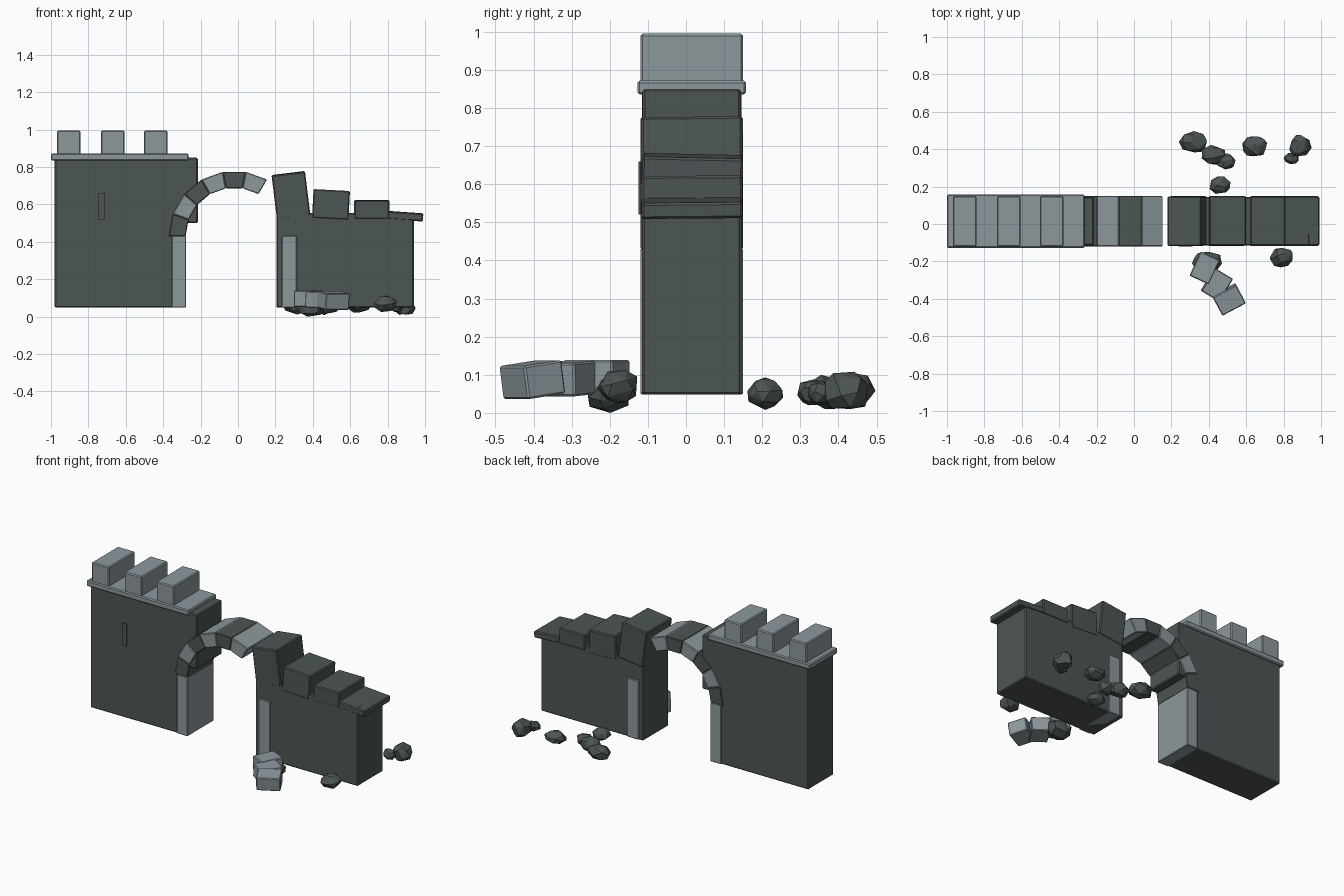
import bpy, bmesh, math, random
from mathutils import Vector, Matrix

if "Cube" in bpy.data.objects:
    bpy.data.objects.remove(bpy.data.objects["Cube"])

random.seed(4)
YC = 0.015  # centre line of the wall in depth


def material(name, rgb):
    m = bpy.data.materials.new(name)
    m.diffuse_color = (*rgb, 1)
    m.use_nodes = True
    m.node_tree.nodes["Principled BSDF"].inputs["Base Color"].default_value = m.diffuse_color
    return m


DARK = material("dark_stone", (0.073, 0.093, 0.088))
LIGHT = material("light_stone", (0.262, 0.314, 0.335))


def finish(bm, name, mat, bevel=0.006):
    bmesh.ops.recalc_face_normals(bm, faces=bm.faces)
    if bevel:
        bmesh.ops.bevel(bm, geom=bm.edges[:], offset=bevel, segments=1,
                        affect='EDGES', profile=0.5)
    me = bpy.data.meshes.new(name)
    bm.to_mesh(me)
    bm.free()
    me.materials.append(mat)
    ob = bpy.data.objects.new(name, me)
    bpy.context.collection.objects.link(ob)
    return ob


def block(name, centre, size, mat, rot=(0, 0, 0), bevel=0.006):
    bm = bmesh.new()
    bmesh.ops.create_cube(bm, size=1)
    bmesh.ops.scale(bm, vec=size, verts=bm.verts)
    ob = finish(bm, name, mat, bevel)
    ob.location = centre
    ob.rotation_euler = [math.radians(a) for a in rot]
    return ob


def slab(name, x0, x1, z0, z1, half, mat, bevel=0.006):
    return block(name, ((x0 + x1) / 2, YC, (z0 + z1) / 2),
                 (x1 - x0, 2 * half, z1 - z0), mat, bevel=bevel)


# Standing left wall with parapet
slab("left_wall", -0.98, -0.28, 0.048, 0.845, 0.13, DARK)
slab("arch_shoulder", -0.36, -0.215, 0.50, 0.85, 0.129, DARK)
slab("parapet_ledge", -1.0, -0.265, 0.835, 0.872, 0.1425, LIGHT)
for i, x in enumerate((-0.905, -0.67, -0.44)):
    slab(f"merlon_{i + 1}", x - 0.0625, x + 0.0625, 0.865, 0.995, 0.135, LIGHT)
block("arrow_slit", (-0.73, -0.1195, 0.59), (0.03, 0.009, 0.14), DARK, bevel=0)

# Jambs
slab("left_jamb", -0.355, -0.278, 0.048, 0.432, 0.135, LIGHT, 0.004)
slab("right_jamb", 0.235, 0.315, 0.048, 0.432, 0.135, LIGHT, 0.004)

# Broken arch: six of nine voussoirs remain
for i in range(6):
    bm = bmesh.new()
    a0, a1 = (math.radians(180 - 20 * (i + k)) for k in (0, 1))
    ring = [(0.26, a0), (0.35, a0), (0.35, a1), (0.26, a1)]
    vs = [bm.verts.new((-0.02 + r * math.cos(a), YC - 0.135, 0.43 + r * math.sin(a)))
          for r, a in ring]
    f = bm.faces.new(vs)
    ext = bmesh.ops.extrude_face_region(bm, geom=[f])
    bmesh.ops.translate(bm, vec=(0, 0.27, 0),
                        verts=[v for v in ext["geom"] if isinstance(v, bmesh.types.BMVert)])
    finish(bm, f"voussoir_{i + 1}", LIGHT if i % 2 else DARK, 0.004)

# Ruined right wall with loose top stones stepping down
slab("right_wall", 0.205, 0.94, 0.048, 0.555, 0.13, DARK)
top_stones = [  # x, z, width, height, tilt about x, tilt about y
    (0.283, 0.65, 0.18, 0.235, 0.7, -7),
    (0.497, 0.597, 0.195, 0.155, -1.2, 3),
    (0.715, 0.572, 0.188, 0.10, 0.4, 0),
    (0.895, 0.537, 0.19, 0.042, 0.5, 4),
]
for i, (x, z, w, h, rx, ry) in enumerate(top_stones):
    block(f"top_stone_{i + 1}", (x, YC + 0.001, z), (w, 0.265, h), DARK, (rx, ry, 0))

# Fallen arch stones in front
fallen = [(0.378, -0.235, 0.095, 65, 0), (0.443, -0.325, 0.09, 59, 3),
          (0.507, -0.403, 0.087, 28, 8)]
for i, (x, y, z, yaw, tilt) in enumerate(fallen):
    block(f"fallen_voussoir_{i + 1}", (x, y, z), (0.143, 0.113, 0.088), LIGHT,
          (tilt, 0, yaw), 0.005)


# Rubble boulders: convex hulls of jittered points on a sphere
def boulder(name, x, y, rx, ry, z0, z1, n=22):
    pts = []
    for k in range(n):
        h = 1 - 2 * (k + 0.5) / n
        a = k * 2.39996 + random.uniform(-0.35, 0.35)
        r = math.sqrt(1 - h * h)
        pts.append(Vector((r * math.cos(a), r * math.sin(a), h)) * random.uniform(0.85, 1.0))
    turn = Matrix.Rotation(random.uniform(0, 6), 3, 'X') @ Matrix.Rotation(random.uniform(0, 6), 3, 'Y')
    pts = [turn @ p for p in pts]
    lo = [min(p[i] for p in pts) for i in range(3)]
    hi = [max(p[i] for p in pts) for i in range(3)]
    box = ((x - rx, x + rx), (y - ry, y + ry), (z0, z1))
    bm = bmesh.new()
    for p in pts:
        bm.verts.new([box[i][0] + (p[i] - lo[i]) / (hi[i] - lo[i]) * (box[i][1] - box[i][0])
                      for i in range(3)])
    hull = bmesh.ops.convex_hull(bm, input=bm.verts[:])
    bmesh.ops.delete(bm, geom=[v for v in bm.verts if not v.link_faces], context='VERTS')
    bmesh.ops.dissolve_limit(bm, angle_limit=math.radians(14), verts=bm.verts[:], edges=bm.edges[:])
    finish(bm, name, DARK, 0)


boulders = [
    (0.315, 0.44, 0.075, 0.057, 0.012, 0.105),
    (0.425, 0.37, 0.063, 0.053, 0.01, 0.10),
    (0.49, 0.335, 0.053, 0.043, 0.02, 0.088),
    (0.645, 0.415, 0.066, 0.053, 0.022, 0.10),
    (0.89, 0.42, 0.060, 0.056, 0.01, 0.108),
    (0.84, 0.35, 0.040, 0.030, 0.025, 0.085),
    (0.46, 0.208, 0.056, 0.047, 0.008, 0.093),
    (0.39, -0.205, 0.080, 0.055, 0.0, 0.105),
    (0.787, -0.18, 0.061, 0.052, 0.025, 0.112),
]
for i, b in enumerate(boulders):
    boulder(f"boulder_{i + 1}", *b)
